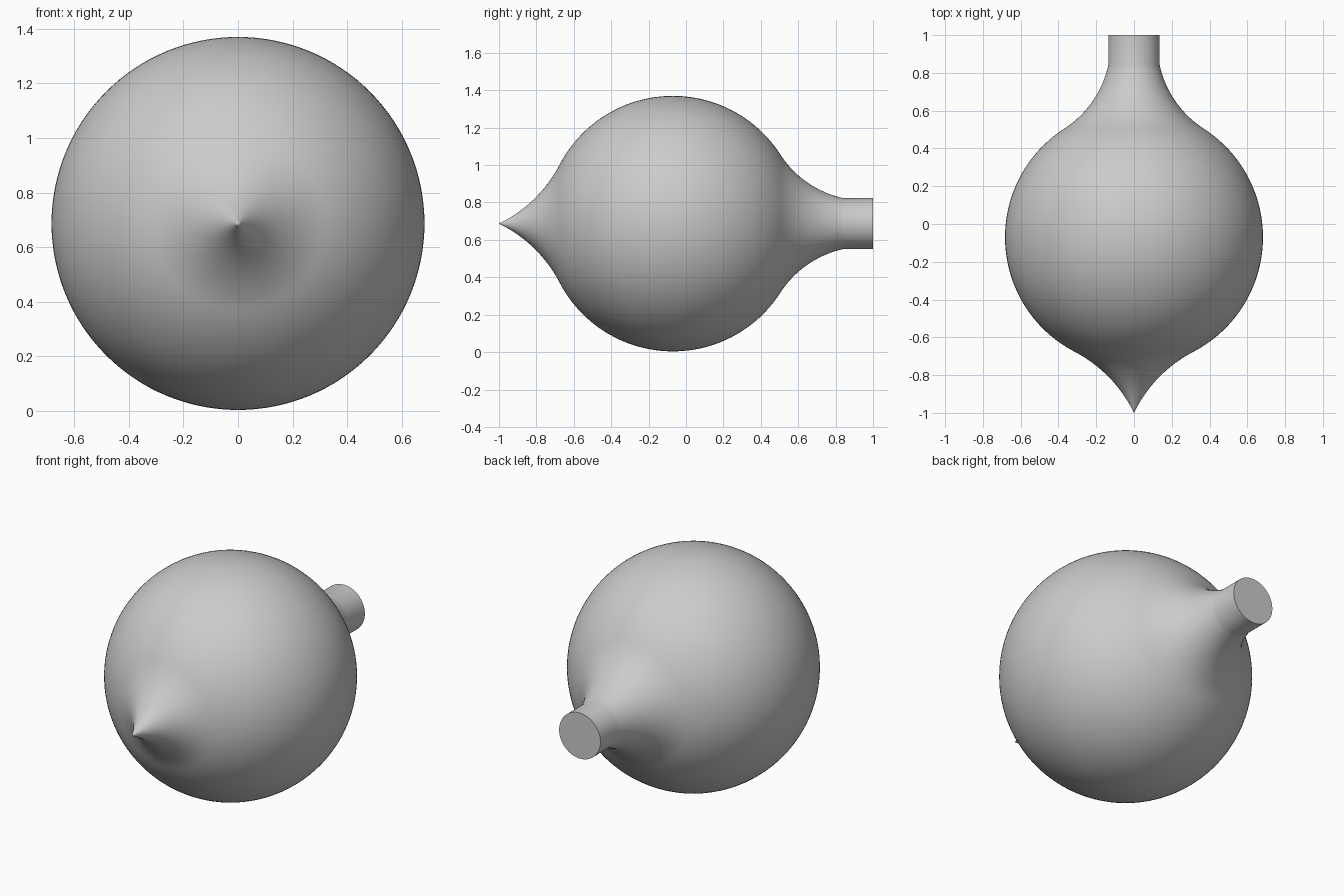
import bpy, bmesh
from math import atan2, cos, sin, pi
from mathutils import Vector

cube = bpy.data.objects.get("Cube")
if cube:
    bpy.data.objects.remove(cube, do_unlink=True)

AXIS_Z, BALL_Y, BALL_R = 0.687, -0.07, 0.683
NECK_R, NECK_Y = 0.136, 0.842
SEGMENTS = 128

grey = bpy.data.materials.new("grey")
grey.use_nodes = True
grey.diffuse_color = (0.6, 0.6, 0.6, 1)
grey.node_tree.nodes["Principled BSDF"].inputs["Base Color"].default_value = (0.6, 0.6, 0.6, 1)


def arc(center, start, end, steps):
    """Points along the shorter arc from start to end, as (y, radius)."""
    a, b = start - center, end - center
    a0 = atan2(a.y, a.x)
    turn = (atan2(b.y, b.x) - a0 + pi) % (2 * pi) - pi
    return [center + Vector((cos(a0 + turn * i / steps), sin(a0 + turn * i / steps))) * a.length
            for i in range(steps + 1)]


def fillet(direction, end, steps):
    """Hollow arc leaving the ball tangentially and reaching the end point."""
    ball = Vector((BALL_Y, 0))
    d, p = direction.normalized(), end - ball
    k = d.dot(p)
    r = (BALL_R ** 2 - 2 * BALL_R * k + p.length_squared) / (2 * (k - BALL_R))
    return arc(ball + d * (BALL_R + r), end, ball + d * BALL_R, steps)


# Profile: pointed tip, round ball, flared neck, flat end
tip = fillet(Vector((-0.606, 0.315)), Vector((-1, 0)), 20)
neck = fillet(Vector((0.574, 0.37)), Vector((NECK_Y, NECK_R)), 20)[::-1]
ball = arc(Vector((BALL_Y, 0)), tip[-1], neck[0], 48)
profile = tip + ball[1:-1] + neck + [Vector((1, NECK_R)), Vector((1, 0))]

# Revolve the profile around the long axis
bm = bmesh.new()
verts = [bm.verts.new((0, p.x, max(p.y, 0))) for p in profile]
edges = [bm.edges.new(pair) for pair in zip(verts, verts[1:])]
bmesh.ops.spin(bm, geom=verts + edges, cent=(0, 0, 0), axis=(0, 1, 0),
               angle=2 * pi, steps=SEGMENTS, use_duplicate=False)
bmesh.ops.remove_doubles(bm, verts=bm.verts, dist=0.0001)
bmesh.ops.recalc_face_normals(bm, faces=bm.faces)
mesh = bpy.data.meshes.new("bulb_with_tip_and_neck")
bm.to_mesh(mesh)
bm.free()
mesh.materials.append(grey)

bulb = bpy.data.objects.new("bulb_with_tip_and_neck", mesh)
bulb.location.z = AXIS_Z
bpy.context.collection.objects.link(bulb)
bpy.context.view_layer.objects.active = bulb
bulb.select_set(True)
bpy.ops.object.shade_smooth_by_angle(angle=pi / 6)
